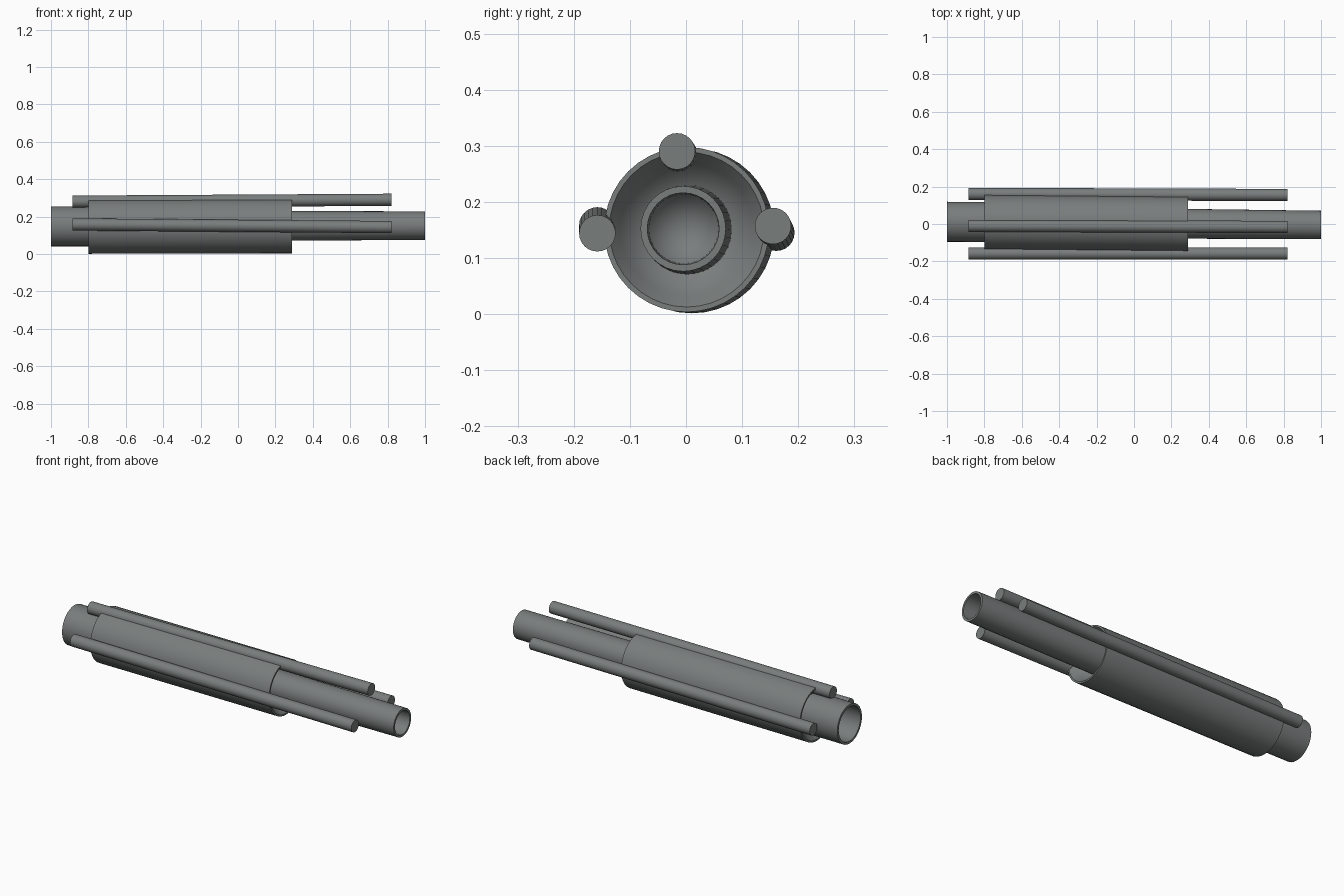
import bpy, bmesh, math
from mathutils import Vector

if "Cube" in bpy.data.objects:
    bpy.data.objects.remove(bpy.data.objects["Cube"])

mat = bpy.data.materials.new("gunmetal grey")
mat.diffuse_color = (0.19, 0.205, 0.203, 1)
mat.use_nodes = True
mat.node_tree.nodes["Principled BSDF"].inputs["Base Color"].default_value = mat.diffuse_color


def lathe(name, profile, start, end, sides=32):
    """Spin (x, radius) points round the line start-end; radius 0 closes to a point."""
    start, end = Vector(start), Vector(end)
    slope = (end - start) / (end.x - start.x)
    bm = bmesh.new()
    rings = []
    for x, r in profile:
        c = start + slope * (x - start.x)
        n = 1 if r == 0 else sides
        rings.append([bm.verts.new((c.x, c.y + r * math.cos(2 * math.pi * i / sides),
                                    c.z + r * math.sin(2 * math.pi * i / sides)))
                      if n > 1 else bm.verts.new(c) for i in range(n)])
    pairs = list(zip(rings, rings[1:]))
    if len(rings[0]) > 1:
        pairs.append((rings[-1], rings[0]))
    for a, b in pairs:
        for i in range(sides):
            j = (i + 1) % sides
            vs = []
            for v in (a[i % len(a)], a[j % len(a)], b[j % len(b)], b[i % len(b)]):
                if v not in vs:
                    vs.append(v)
            bm.faces.new(vs)
    bmesh.ops.recalc_face_normals(bm, faces=bm.faces)
    me = bpy.data.meshes.new(name)
    bm.to_mesh(me)
    bm.free()
    me.materials.append(mat)
    ob = bpy.data.objects.new(name, me)
    bpy.context.collection.objects.link(ob)
    bpy.ops.object.select_all(action='DESELECT')
    ob.select_set(True)
    bpy.context.view_layer.objects.active = ob
    bpy.ops.object.shade_smooth_by_angle(angle=math.radians(35))
    return ob


# main axis, turned very slightly from the x axis
A, B = (-1, 0.012, 0.148), (1, -0.005, 0.152)

# thick sleeve with dished front and rear faces
lathe("main_sleeve", [(-0.77, 0.100), (-0.80, 0.138), (-0.80, 0.147),
                      (0.29, 0.147), (0.29, 0.138), (0.265, 0.118),
                      (0.235, 0.095), (0.225, 0.07)], A, B, 40)

# rear tube, open at the back with a conical floor
lathe("rear_tube", [(-0.80, 0), (-0.88, 0.092), (-1, 0.094), (-1, 0.107),
                    (-0.74, 0.107), (-0.74, 0)], A, B)

# front tube, open at the end with a conical floor
lathe("front_tube", [(0.20, 0), (0.20, 0.080), (1, 0.076), (1, 0.064),
                     (0.90, 0.062), (0.82, 0)], A, B)

# three slim rods along the outside
RODS = {
    "left_rod": ((-0.158, 0.158), (-0.158, 0.144)),
    "top_rod": ((-0.010, 0.280), (-0.016, 0.290)),
    "right_rod": ((0.161, 0.145), (0.155, 0.157)),
}
for name, (a, b) in RODS.items():
    r = 0.0325
    lathe(name, [(-0.885, 0), (-0.885, r), (0.82, r), (0.82, 0)],
          (-0.885, *a), (0.82, *b), 24)
